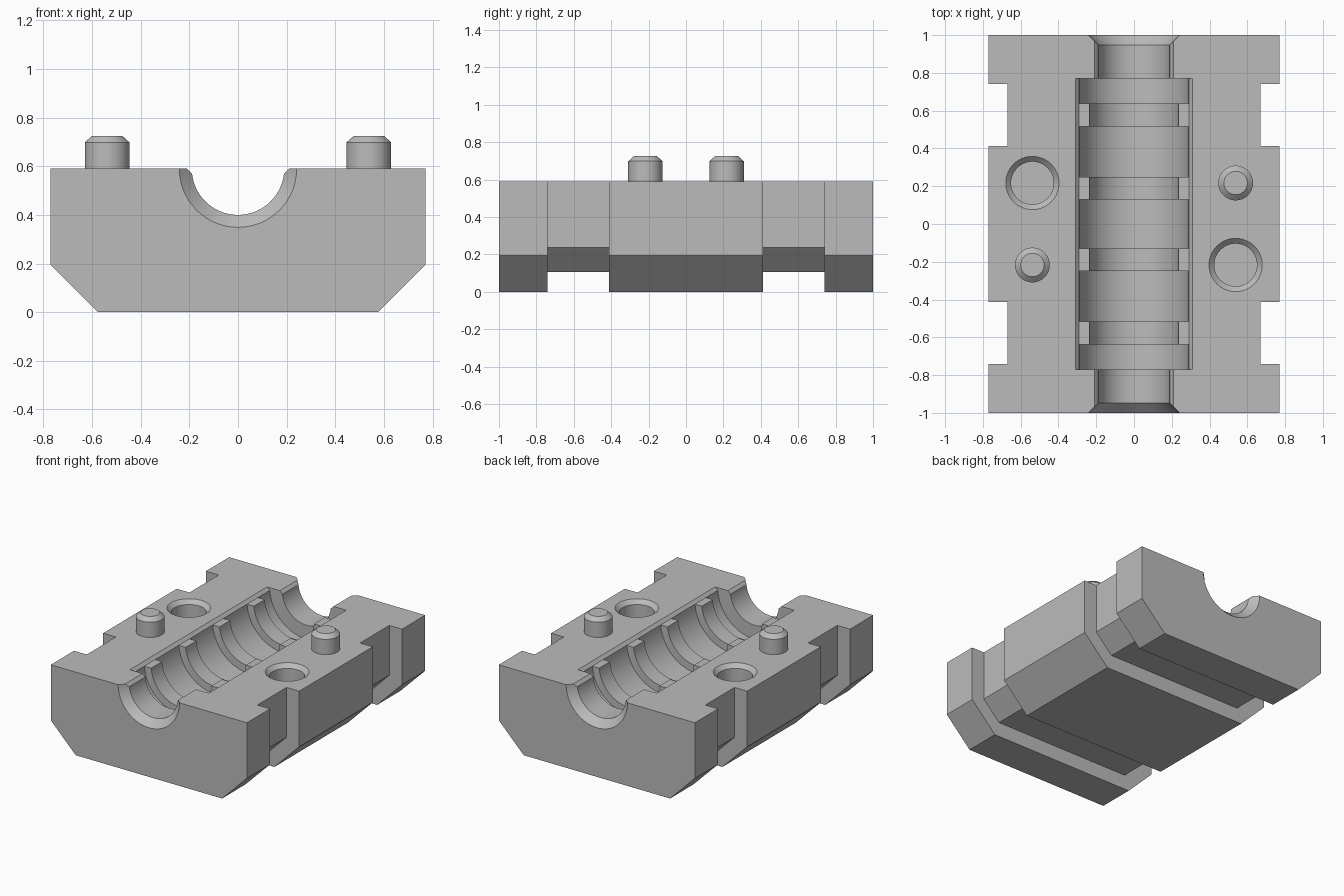
import bpy, bmesh
from math import pi, radians
from mathutils import Matrix, Vector

cube = bpy.data.objects.get("Cube")
if cube:
    bpy.data.objects.remove(cube, do_unlink=True)

TOP = 0.59

# Single grey material
grey = bpy.data.materials.new("plain grey")
grey.use_nodes = True
COLOUR = (0.5, 0.5, 0.5, 1)
grey.diffuse_color = COLOUR
grey.node_tree.nodes["Principled BSDF"].inputs["Base Color"].default_value = COLOUR


def make_object(name, bm):
    bmesh.ops.recalc_face_normals(bm, faces=bm.faces)
    mesh = bpy.data.meshes.new(name)
    bm.to_mesh(mesh)
    bm.free()
    mesh.materials.append(grey)
    obj = bpy.data.objects.new(name, mesh)
    bpy.context.scene.collection.objects.link(obj)
    return obj


def prism(name, half, y0, y1):
    """Extrude a mirrored half outline (x, z) from y0 to y1."""
    outline = half + [(-x, z) for x, z in reversed(half)]
    bm = bmesh.new()
    face = bm.faces.new([bm.verts.new((x, y0, z)) for x, z in outline])
    new = bmesh.ops.extrude_face_region(bm, geom=[face])["geom"]
    verts = [v for v in new if isinstance(v, bmesh.types.BMVert)]
    bmesh.ops.translate(bm, verts=verts, vec=(0, y1 - y0, 0))
    return make_object(name, bm)


def lathe(name, profile, centre, along_y=False, steps=64):
    """Revolve (radius, height) points about z, or about y if along_y."""
    bm = bmesh.new()
    verts = [bm.verts.new((r, 0, h)) for r, h in profile]
    edges = [bm.edges.new(pair) for pair in zip(verts, verts[1:])]
    bmesh.ops.spin(bm, geom=verts + edges, cent=(0, 0, 0), axis=(0, 0, 1),
                   angle=2 * pi, steps=steps, use_duplicate=False)
    bmesh.ops.remove_doubles(bm, verts=bm.verts, dist=1e-5)
    turn = Matrix.Rotation(radians(-90), 4, "X") if along_y else Matrix()
    bm.transform(Matrix.Translation(Vector(centre)) @ turn)
    return make_object(name, bm)


def smooth(obj):
    bpy.ops.object.select_all(action="DESELECT")
    obj.select_set(True)
    bpy.context.view_layer.objects.active = obj
    bpy.ops.object.shade_smooth_by_angle(angle=radians(25))


# Block with bevelled lower edges
block = prism("block", [(0.575, 0), (0.77, 0.195), (0.77, TOP)], -1, 1)
cutters = []

# Strap grooves around the sides and underside
inner = [(0.54, 0.105), (0.67, 0.236), (0.67, 0.7)]
outer = [(0.9, 0.7), (0.9, -0.1)]
for side, y0 in (("front", -0.74), ("back", 0.413)):
    cutters.append(prism(side + "_groove_cutter", inner + outer, y0, y0 + 0.327))

# Stepped channel: flared mouths, end bores, wide chambers and narrow ribs
half_steps = [(0.29, 0.13), (0.237, 0.13), (0.237, 0.25), (0.29, 0.25),
              (0.29, 0.515), (0.237, 0.515), (0.237, 0.637), (0.29, 0.637),
              (0.29, 0.77), (0.19, 0.77), (0.19, 0.948), (0.249, 1.008), (0, 1.008)]
steps = [(r, -y) for r, y in reversed(half_steps)] + half_steps
cutters.append(lathe("channel_cutter", steps, (0, 0, TOP), along_y=True, steps=96))

# Bevelled slots along the top of the channel
for label, w, reach in (("chamber", 0.29, 0.77), ("bore", 0.19, 1.01)):
    cutters.append(prism(label + "_slot_cutter",
                         [(w, TOP - 0.02), (w + 0.04, TOP + 0.02)], -reach, reach))

# Locating pins and matching sockets, in diagonal pairs
pin = [(0, 0), (0.092, 0), (0.092, 0.108), (0.062, 0.135), (0, 0.135)]
socket = [(0, -0.16), (0.113, -0.16), (0.113, -0.028), (0.169, 0.028), (0, 0.028)]
for side, s in (("left", 1), ("right", -1)):
    smooth(lathe(side + "_pin", pin, (s * 0.538, s * 0.217, TOP)))
    cutters.append(lathe(side + "_socket_cutter", socket, (s * 0.538, -s * 0.217, TOP)))

# Carve the block
bpy.context.view_layer.objects.active = block
for cutter in cutters:
    mod = block.modifiers.new(cutter.name, "BOOLEAN")
    mod.operation = "DIFFERENCE"
    mod.solver = "EXACT"
    mod.object = cutter
    cutter.hide_render = True
    bpy.ops.object.modifier_apply(modifier=mod.name)
for cutter in cutters:
    bpy.data.objects.remove(cutter, do_unlink=True)
smooth(block)
